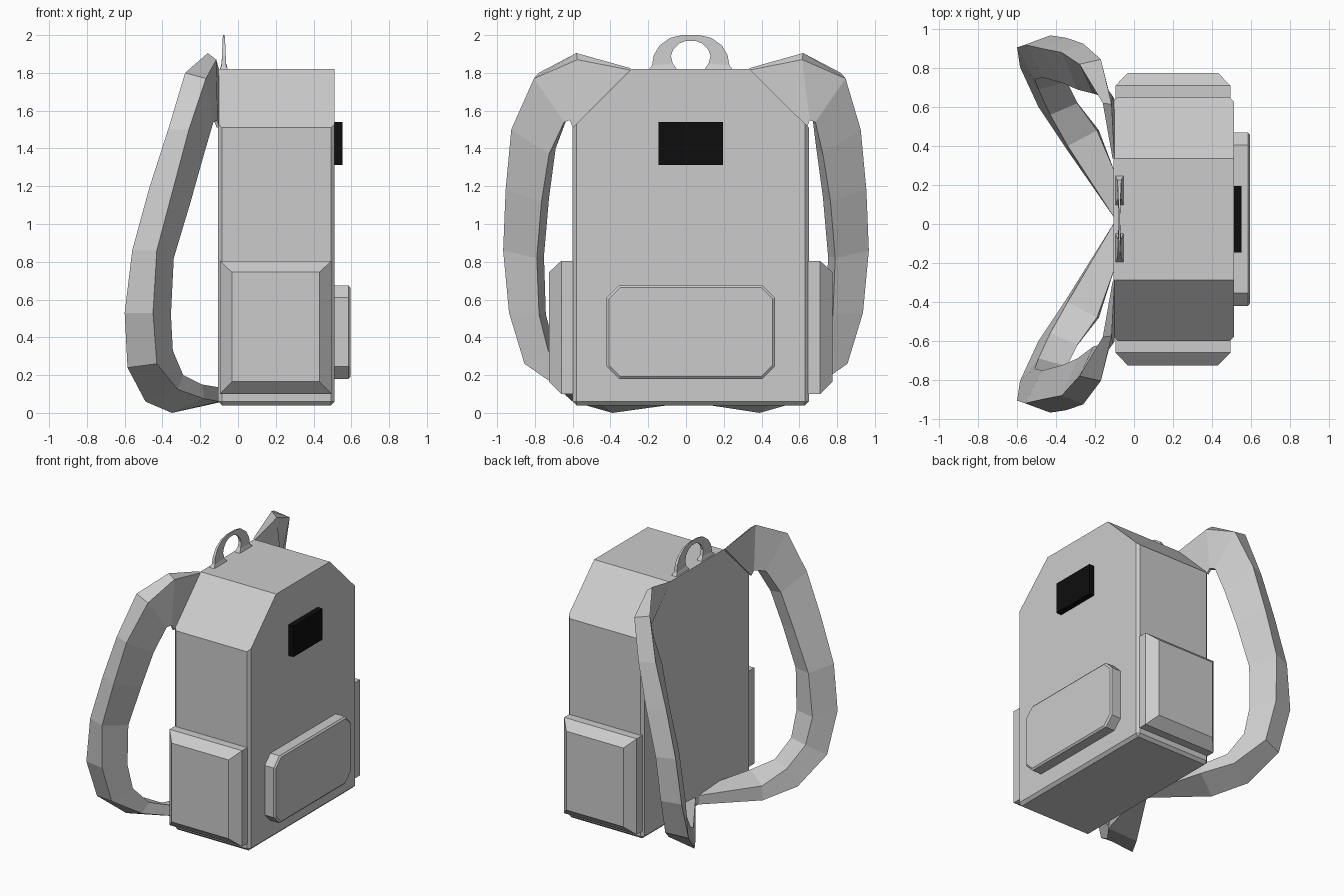
import bpy, bmesh

if "Cube" in bpy.data.objects:
    bpy.data.objects.remove(bpy.data.objects["Cube"])

YC = 0.025  # middle of the bag across y


def make(name, verts, faces, bevel=None, width=0.0):
    bm = bmesh.new()
    vs = [bm.verts.new(v) for v in verts]
    for f in faces:
        bm.faces.new([vs[i] for i in f])
    bmesh.ops.recalc_face_normals(bm, faces=bm.faces)
    if bevel:
        edges = [e for e in bm.edges if bevel(e.verts[0].co, e.verts[1].co)]
        bmesh.ops.bevel(bm, geom=edges, offset=width, segments=1, affect='EDGES')
    bmesh.ops.recalc_face_normals(bm, faces=bm.faces)
    me = bpy.data.meshes.new(name)
    bm.to_mesh(me)
    bm.free()
    ob = bpy.data.objects.new(name, me)
    bpy.context.collection.objects.link(ob)
    return ob


def loft(name, rings, **kw):
    """Skin a series of equal-sized closed rings and cap both ends."""
    n = len(rings[0])
    verts = [p for r in rings for p in r]
    faces = [(k * n + i, k * n + (i + 1) % n, (k + 1) * n + (i + 1) % n, (k + 1) * n + i)
             for k in range(len(rings) - 1) for i in range(n)]
    faces += [tuple(range(n)), tuple(range(len(verts) - n, len(verts)))]
    return make(name, verts, faces, **kw)


def rect_yz(x, hy, z0, z1, c=0.0):
    """Rectangle in the yz plane with optional cut corners."""
    if c == 0:
        pts = [(-hy, z0), (hy, z0), (hy, z1), (-hy, z1)]
    else:
        pts = [(-hy + c, z0), (hy - c, z0), (hy, z0 + c), (hy, z1 - c),
               (hy - c, z1), (-hy + c, z1), (-hy, z1 - c), (-hy, z0 + c)]
    return [(x, YC + y, z) for y, z in pts]


# Main body with sloped shoulders, softened lower edges
prof = [(-0.625, 0.04), (0.625, 0.04), (0.625, 1.51), (0.312, 1.82), (-0.312, 1.82), (-0.625, 1.51)]
loft("body", [[(x, YC + y, z) for y, z in prof] for x in (-0.105, 0.512)],
     bevel=lambda a, b: min(a.z, b.z) < 1.0, width=0.02)

# Front pocket with cut corners
loft("front_pocket", [rect_yz(0.50, 0.445, 0.18, 0.675, 0.065),
                      rect_yz(0.585, 0.445, 0.18, 0.675, 0.065),
                      rect_yz(0.595, 0.433, 0.192, 0.663, 0.06)])

# Dark patch
patch = loft("front_patch", [rect_yz(x, 0.17, 1.313, 1.54) for x in (0.50, 0.553)])
black = bpy.data.materials.new("black")
black.diffuse_color = (0.004, 0.004, 0.004, 1)
black.use_nodes = True
black.node_tree.nodes["Principled BSDF"].inputs["Base Color"].default_value = black.diffuse_color
patch.data.materials.append(black)

# Side pockets: shallow box with a sloped rim
for s, side in ((1, "left"), (-1, "right")):
    rings = []
    for x0, x1, z0, z1, d in ((-0.095, 0.495, 0.10, 0.805, 0.60),
                              (-0.095, 0.495, 0.10, 0.805, 0.685),
                              (-0.033, 0.432, 0.165, 0.745, 0.75)):
        y = YC + s * d
        rings.append([(x0, y, z0), (x1, y, z0), (x1, y, z1), (x0, y, z1)])
    loft(side + "_side_pocket", rings)

# Carry handle: (outer offset, z), (inner offset, z), half thickness
half = [((0.225, 1.815), (0.07, 1.815), 0.022), ((0.205, 1.84), (0.095, 1.85), 0.012),
        ((0.195, 1.895), (0.105, 1.89), 0.010), ((0.165, 1.945), (0.092, 1.925), 0.008),
        ((0.11, 1.985), (0.06, 1.957), 0.006), ((0.045, 2.0), (0.022, 1.97), 0.004)]
full = [(1, h) for h in half] + [(-1, h) for h in reversed(half)]
loft("carry_handle", [[(-0.075 - t, YC + s * o[0], o[1]), (-0.075 + t, YC + s * o[0], o[1]),
                       (-0.075 + t, YC + s * i[0], i[1]), (-0.075 - t, YC + s * i[0], i[1])]
                      for s, (o, i, t) in full])

# Shoulder straps: four-cornered sections from the shoulder slope to the bottom
# (back outer, front outer, front inner, back inner)
sections = [
    ((-.11, .315, 1.825), (-.10, .315, 1.815), (-.10, .62, 1.51), (-.112, .62, 1.51)),
    ((-.16, .60, 1.905), (-.115, .595, 1.87), (-.108, .635, 1.55), (-.13, .625, 1.55)),
    ((-.28, .80, 1.80), (-.17, .825, 1.77), (-.13, .665, 1.54), (-.21, .65, 1.56)),
    ((-.37, .88, 1.50), (-.26, .925, 1.50), (-.18, .725, 1.37), (-.29, .69, 1.40)),
    ((-.47, .90, 1.19), (-.345, .955, 1.18), (-.25, .765, 1.12), (-.37, .725, 1.14)),
    ((-.56, .92, .86), (-.43, .968, .86), (-.34, .79, .82), (-.47, .752, .83)),
    ((-.60, .907, .53), (-.45, .937, .53), (-.355, .778, .52), (-.51, .742, .52)),
    ((-.585, .805, .24), (-.43, .855, .26), (-.345, .73, .33), (-.49, .69, .33)),
    ((-.49, .60, .06), (-.32, .66, .125), (-.29, .62, .20), (-.43, .56, .19)),
    ((-.35, .39, .0), (-.18, .48, .075), (-.19, .48, .15), (-.34, .40, .10)),
    ((-.10, .01, .055), (-.10, .25, .06), (-.10, .25, .135), (-.10, .01, .12)),
]
for s, side in ((1, "left"), (-1, "right")):
    rings = []
    for k, sec in enumerate(sections):
        c = 0.02 if k < 3 or k == 10 else 0.0  # ends follow the bag's middle line
        rings.append([(x, c + s * y, z) for x, y, z in sec])
    loft(side + "_shoulder_strap", rings)
